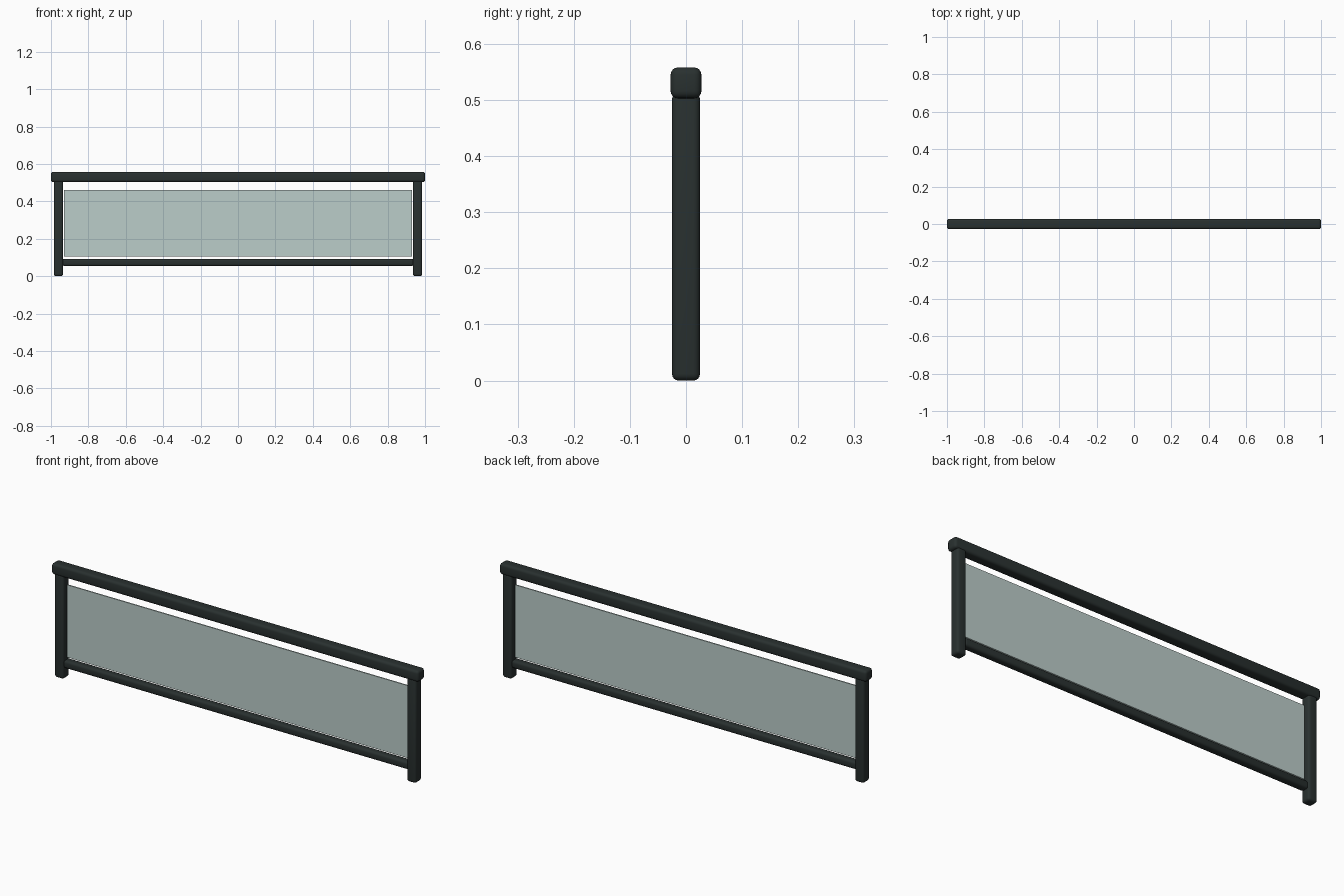
import bpy

if "Cube" in bpy.data.objects:
    bpy.data.objects.remove(bpy.data.objects["Cube"])


def material(name, rgba):
    m = bpy.data.materials.new(name)
    m.diffuse_color = rgba
    m.use_nodes = True
    m.node_tree.nodes["Principled BSDF"].inputs["Base Color"].default_value = m.diffuse_color
    return m


frame_mat = material("dark_metal", (0.022, 0.030, 0.029, 1.0))
glass_mat = material("tinted_glass", (0.50, 0.61, 0.59, 0.45))


def box(name, lo, hi, mat, bevel=0.0):
    """Box between two corners, with optional rounded edges."""
    bpy.ops.mesh.primitive_cube_add(
        size=1, location=[(a + b) / 2 for a, b in zip(lo, hi)])
    ob = bpy.context.object
    ob.name = name
    ob.scale = [b - a for a, b in zip(lo, hi)]
    bpy.ops.object.transform_apply(location=False, rotation=False, scale=True)
    ob.data.materials.append(mat)
    if bevel:
        mod = ob.modifiers.new("rounded_edges", 'BEVEL')
        mod.width = bevel
        mod.segments = 4
        bpy.ops.object.modifier_apply(modifier=mod.name)
        bpy.ops.object.shade_smooth_by_angle(angle=0.6)
    return ob


# Handrail along the top
box("top_rail", (-1.0, -0.0275, 0.503), (1.0, 0.0275, 0.558), frame_mat, 0.013)

# End posts
for side, x in (("left", -0.96), ("right", 0.96)):
    box(side + "_post", (x - 0.025, -0.025, 0.0), (x + 0.025, 0.025, 0.513),
        frame_mat, 0.012)

# Lower rail between the posts
box("bottom_rail", (-0.94, -0.02, 0.054), (0.94, 0.02, 0.093), frame_mat, 0.012)

# Infill pane with a small gap all round
box("glass_panel", (-0.93, -0.003, 0.104), (0.93, 0.003, 0.461), glass_mat)
